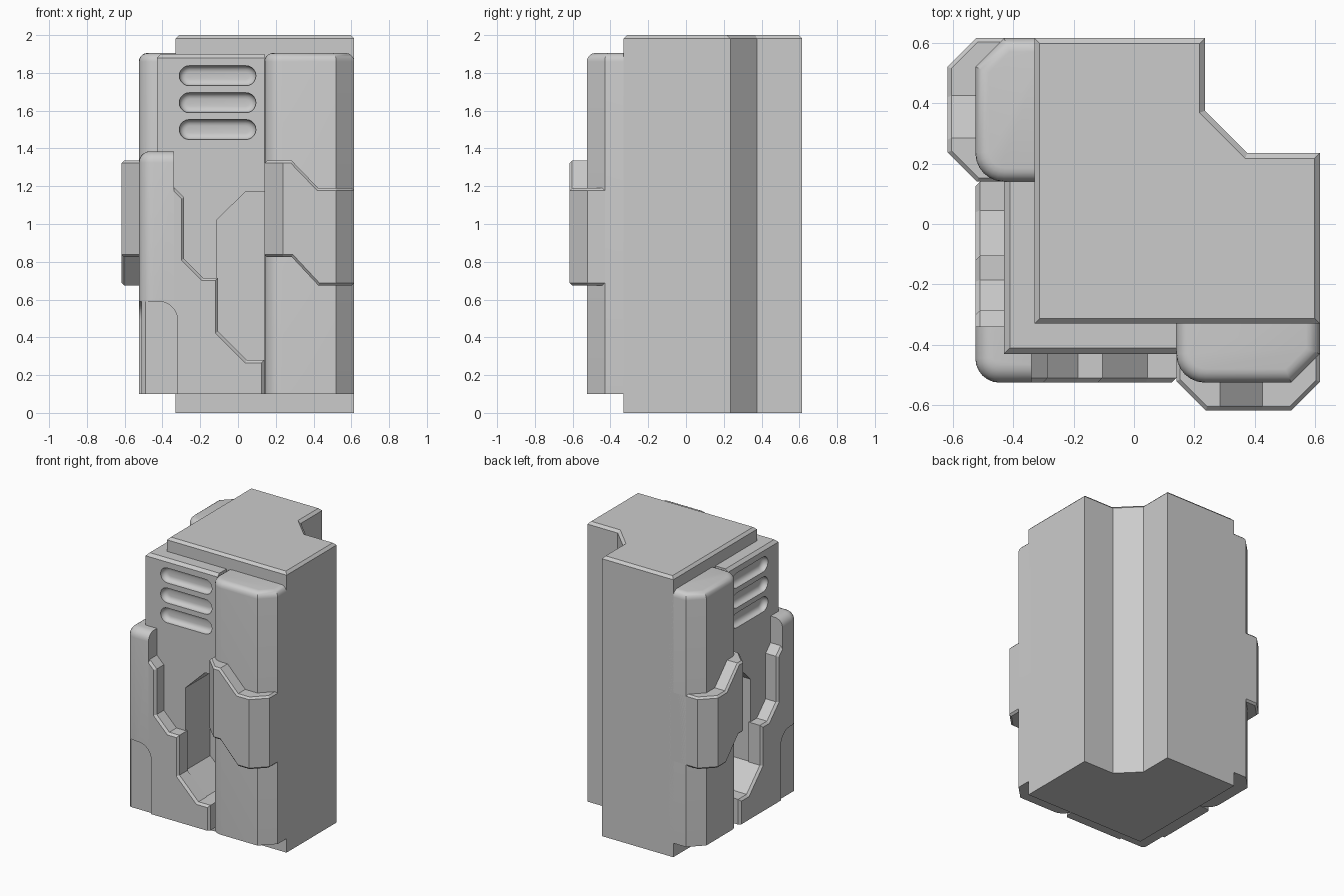
import bpy, bmesh, math
from mathutils import Matrix

if "Cube" in bpy.data.objects:
    bpy.data.objects.remove(bpy.data.objects["Cube"])

# The model is symmetric about the plane x = y
SWAP = Matrix(((0, 1, 0, 0), (1, 0, 0, 0), (0, 0, 1, 0), (0, 0, 0, 1)))


def prism(name, pts, a, b, axis="z", bevels=()):
    """Extrude a profile along z or y; bevels = (edge test, width, segments)."""
    bm = bmesh.new()
    place = (lambda p, t: (p[0], p[1], t)) if axis == "z" else (lambda p, t: (p[0], t, p[1]))
    lo = [bm.verts.new(place(p, a)) for p in pts]
    hi = [bm.verts.new(place(p, b)) for p in pts]
    bm.faces.new(lo)
    bm.faces.new(hi)
    for i in range(len(pts)):
        j = (i + 1) % len(pts)
        bm.faces.new((lo[i], lo[j], hi[j], hi[i]))
    bmesh.ops.recalc_face_normals(bm, faces=bm.faces)
    for test, width, seg in bevels:
        edges = [e for e in bm.edges if test((e.verts[0].co + e.verts[1].co) / 2,
                                             e.verts[0].co - e.verts[1].co)]
        bmesh.ops.bevel(bm, geom=edges, offset=width, segments=seg, profile=0.5,
                        affect="EDGES", clamp_overlap=True)
    me = bpy.data.meshes.new(name)
    bm.to_mesh(me)
    bm.free()
    ob = bpy.data.objects.new(name, me)
    bpy.context.collection.objects.link(ob)
    return ob


def mirrored(ob, name):
    me = ob.data.copy()
    me.transform(SWAP)
    me.flip_normals()
    new = bpy.data.objects.new(name, me)
    bpy.context.collection.objects.link(new)
    return new


def bake(ob):
    dg = bpy.context.evaluated_depsgraph_get()
    me = bpy.data.meshes.new_from_object(ob.evaluated_get(dg))
    ob.modifiers.clear()
    ob.data = me


def boolean(ob, cutters, op="DIFFERENCE"):
    for c in cutters:
        c.hide_render = True
        m = ob.modifiers.new("cut", "BOOLEAN")
        m.object, m.operation, m.solver = c, op, "EXACT"
    bake(ob)


def is_vertical(d):
    return abs(d.x) + abs(d.y) < 1e-4


# Cutters: deep pocket, vent slots, corner arch
pocket = prism("pocket_cutter", [(-0.115, 0.43), (0.04, 0.28), (0.145, 0.28), (0.145, 1.17),
                                 (0.04, 1.17), (-0.115, 1.02)], -0.6, -0.15, "y")
pockets = [pocket, mirrored(pocket, "pocket_cutter_left")]
slots = []
for z in (1.785, 1.642, 1.5):
    r = 0.053
    pts = [(cx + r * math.cos(t), z + r * math.sin(t))
           for cx, start in ((0.042, -90), (-0.258, 90))
           for t in (math.radians(start + 180 * i / 10) for i in range(11))]
    s = prism("slot_cutter", pts, -0.5, -0.39, "y",
              [(lambda m, d: m.y > -0.392, 0.034, 4)])
    slots += [s, mirrored(s, "slot_cutter_left")]
arc = [(-0.42 + 0.1 * math.cos(t), 0.49 + 0.1 * math.sin(t))
       for t in (math.pi / 2 * i / 8 for i in range(9))]
arch = prism("arch_cutter", [(-0.7, 0.05), (-0.32, 0.05)] + arc + [(-0.7, 0.59)], -0.7, -0.51, "y")
arches = [arch, mirrored(arch, "arch_cutter_left")]

# Core block with the notched back corner
core = prism("core", [(-0.33, -0.33), (0.615, -0.33), (0.615, 0.235), (0.375, 0.235),
                      (0.235, 0.375), (0.235, 0.615), (-0.33, 0.615)], 0, 2,
             bevels=[(lambda m, d: m.z > 1.99, 0.018, 1)])
boolean(core, pockets)

# Vented panel wrapping the front and left sides
panel = prism("vent_panel", [(-0.43, -0.43), (0.14, -0.43), (0.14, -0.3), (-0.3, -0.3),
                             (-0.3, 0.14), (-0.43, 0.14)], 0.1, 1.9,
              bevels=[(lambda m, d: m.z > 1.89 and min(m.x, m.y) < -0.4, 0.02, 1)])
boolean(panel, pockets + slots)

# Rounded corner column
L, R = -0.525, -0.34
column = prism("corner_column", [(L, L), (R, L), (R, R), (L, R)], 0.1, 1.385, bevels=[
    (lambda m, d: is_vertical(d) and m.x < -0.5 and m.y < -0.5, 0.08, 6),
    (lambda m, d: m.z > 1.38 and (m.x < -0.45 or m.y < -0.45)
     and m.x < R - 0.005 + 0.1 * (m.y < -0.5) and m.y < R - 0.005 + 0.1 * (m.x < -0.5), 0.06, 5)])
boolean(column, arches)

# Stepped lower plate
plate = prism("stepped_plate", [(-0.345, 0.1), (-0.345, 1.2), (-0.285, 1.14), (-0.285, 0.815),
                                (-0.185, 0.715), (-0.105, 0.715), (-0.105, 0.43), (0.045, 0.28),
                                (0.14, 0.28), (0.14, 0.1)], -0.525, -0.42, "y",
              [(lambda m, d: m.y < -0.52 and m.z > 0.11 and m.x > -0.34, 0.015, 1)])
boolean(plate, [arch])

# Pillar with rounded top and corner
pillar = prism("pillar", [(0.14, -0.3), (0.14, -0.525), (0.52, -0.525), (0.615, -0.43),
                          (0.615, -0.3)], 0.1, 1.905, bevels=[
    (lambda m, d: is_vertical(d) and m.x < 0.15 and m.y < -0.5, 0.095, 6),
    (lambda m, d: m.z > 1.9 and m.y < -0.31, 0.045, 5)])

# Faceted collar round the pillar
collar = prism("pillar_collar", [(0.14, -0.3), (0.14, -0.52), (0.237, -0.617), (0.52, -0.617),
                                 (0.615, -0.522), (0.615, -0.3)], 0.5, 1.5)
trim = prism("collar_trim", [(0.0, 0.825), (0.285, 0.825), (0.425, 0.675), (0.8, 0.675),
                             (0.8, 1.19), (0.425, 1.19), (0.285, 1.335), (0.0, 1.335)],
             -0.8, 0.0, "y")
boolean(collar, [trim], "INTERSECT")
bev = collar.modifiers.new("chamfer", "BEVEL")
bev.width, bev.segments, bev.angle_limit = 0.013, 1, math.radians(55)
bake(collar)

# Repeat the front parts on the left side
for ob in (plate, pillar, collar):
    mirrored(ob, ob.name + "_left")

# Remove cutters and set shading
for ob in list(bpy.data.objects):
    if ob.hide_render:
        bpy.data.objects.remove(ob)
bpy.ops.object.select_all(action="SELECT")
bpy.context.view_layer.objects.active = core
bpy.ops.object.shade_smooth_by_angle(angle=math.radians(30))
